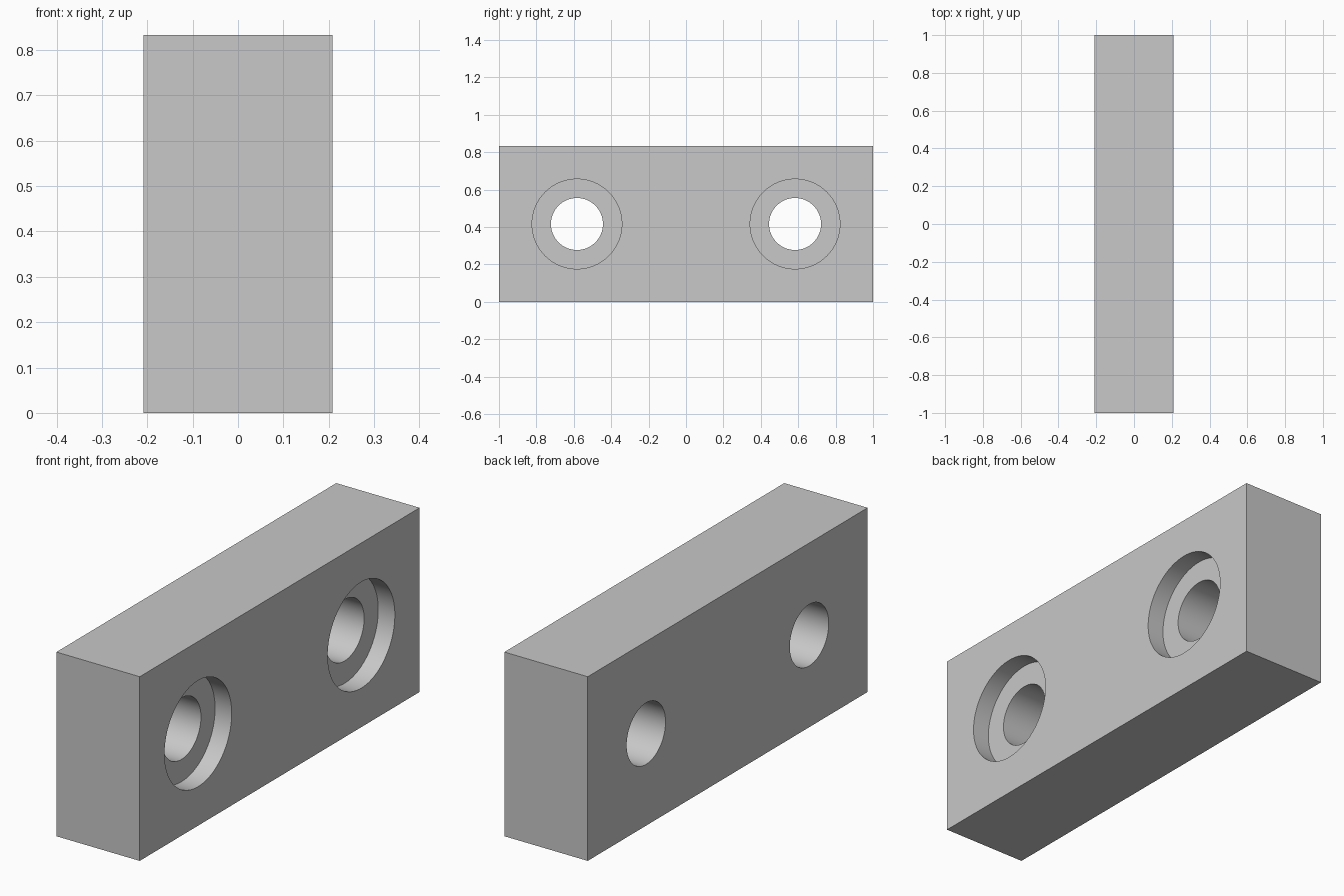
import bpy
import math

cube = bpy.data.objects.get("Cube")
if cube:
    bpy.data.objects.remove(cube, do_unlink=True)

DEPTH, LENGTH, HEIGHT = 0.417, 2.0, 0.833
HOLE_Y, HOLE_R = 0.583, 0.139
BORE_R, BORE_DEPTH = 0.24, 0.083

grey = bpy.data.materials.new("plain_grey")
grey.use_nodes = True
colour = (0.58, 0.58, 0.58, 1)
grey.diffuse_color = colour
grey.node_tree.nodes["Principled BSDF"].inputs["Base Color"].default_value = colour

# Rectangular block
bpy.ops.mesh.primitive_cube_add(size=1, location=(0, 0, HEIGHT / 2))
block = bpy.context.object
block.name = "mounting_block"
block.scale = (DEPTH, LENGTH, HEIGHT)
bpy.ops.object.transform_apply(location=False, rotation=False, scale=True)
block.data.materials.append(grey)


def drill(name, radius, x_from, x_to, y):
    """Cut a round hole along x between two depths."""
    bpy.ops.mesh.primitive_cylinder_add(
        vertices=96, radius=radius, depth=x_to - x_from,
        location=((x_from + x_to) / 2, y, HEIGHT / 2),
        rotation=(0, math.pi / 2, 0))
    cutter = bpy.context.object
    cutter.name = name
    cutter.hide_render = True
    cutter.data.materials.append(grey)
    bpy.context.view_layer.objects.active = block
    cut = block.modifiers.new(name, 'BOOLEAN')
    cut.operation = 'DIFFERENCE'
    cut.solver = 'EXACT'
    cut.object = cutter
    bpy.ops.object.modifier_apply(modifier=cut.name)
    bpy.data.objects.remove(cutter, do_unlink=True)


# Through holes, each with a shallow counterbore on the left face
for side in (-1, 1):
    y = side * HOLE_Y
    drill("counterbore_cutter", BORE_R, DEPTH / 2 - BORE_DEPTH, DEPTH, y)
    drill("hole_cutter", HOLE_R, -DEPTH, DEPTH, y)

# Smooth bores with crisp edges
bpy.ops.object.select_all(action='DESELECT')
block.select_set(True)
bpy.context.view_layer.objects.active = block
bpy.ops.object.shade_smooth_by_angle(angle=math.radians(30))
